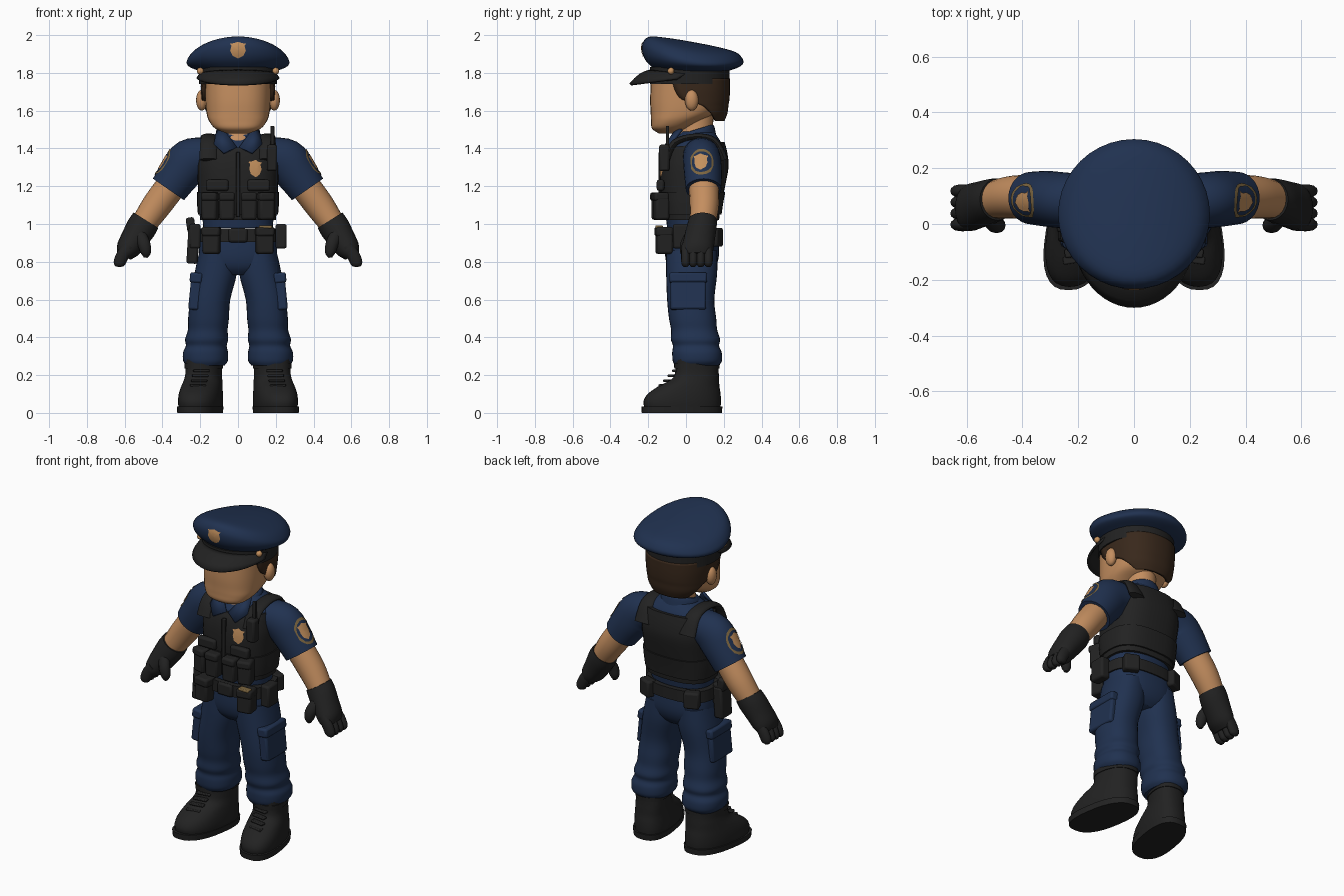
import bpy, bmesh, math
from mathutils import Vector, Matrix

if bpy.data.objects.get("Cube"):
    bpy.data.objects.remove(bpy.data.objects["Cube"])
made = []


def material(name, rgb):
    m = bpy.data.materials.new(name)
    m.use_nodes = True
    m.diffuse_color = (*rgb, 1)
    m.node_tree.nodes["Principled BSDF"].inputs["Base Color"].default_value = (*rgb, 1)
    return m


NAVY = material("navy_cloth", (0.0145, 0.031, 0.08))
BLACK = material("black_gear", (0.016, 0.016, 0.016))
SKIN = material("skin", (0.55, 0.27, 0.115))
HAIR = material("brown_hair", (0.04, 0.021, 0.011))
GOLD = material("copper_gold", (0.55, 0.28, 0.11))
TRIM = material("dull_gold", (0.2, 0.13, 0.05))


def finish(name, bm, mat, mirror=False, recalc=True, thick=0, bevel=0, wrap=None):
    if recalc:
        bmesh.ops.recalc_face_normals(bm, faces=bm.faces[:])
    mesh = bpy.data.meshes.new(name)
    bm.to_mesh(mesh)
    bm.free()
    ob = bpy.data.objects.new(name, mesh)
    bpy.context.collection.objects.link(ob)
    mesh.materials.append(mat)
    if thick:
        mod = ob.modifiers.new("thickness", 'SOLIDIFY')
        mod.thickness, mod.offset = thick, 0
    if bevel:
        mod = ob.modifiers.new("bevel", 'BEVEL')
        mod.width, mod.segments = bevel, 2
    if wrap:
        mod = ob.modifiers.new("wrap", 'SHRINKWRAP')
        mod.target, mod.offset, mod.wrap_mode = wrap, 0.004, 'ABOVE_SURFACE'
    if mirror:
        ob.modifiers.new("mirror", 'MIRROR')
    made.append(ob)
    return ob


def bridge(rings, closed=True, caps=True):
    bm = bmesh.new()
    rows = [[bm.verts.new(p) for p in r] for r in rings]
    n = len(rows[0])
    for a, b in zip(rows, rows[1:]):
        for i in range(n if closed else n - 1):
            j = (i + 1) % n
            bm.faces.new((a[i], a[j], b[j], b[i]))
    if caps:
        bm.faces.new(rows[0])
        bm.faces.new(rows[-1])
    return bm


def interpolate(keys, steps=4):
    """Smooth curve through the key tuples."""
    out = []
    for i in range(len(keys) - 1):
        quad = [keys[max(0, i - 1)], keys[i], keys[i + 1], keys[min(len(keys) - 1, i + 2)]]
        for s in range(steps):
            t = s / steps
            out.append([b + t * ((c - a) / 2 + t * (a - 2.5 * b + 2 * c - d / 2
                        + t * (1.5 * (b - c) + (d - a) / 2))) for a, b, c, d in zip(*quad)])
    return out + [list(keys[-1])]


def power(v, p):
    return math.copysign(abs(v) ** (2 / p), v)


def loft(name, keys, mat, p=2.3, skew=0, n=32, **kw):
    """Stacked rounded rings: z, centre x, centre y, radius x, radius y, tilt."""
    rings = []
    for z, cx, cy, rx, ry, tilt in interpolate([(*k, 0)[:6] for k in keys]):
        ring = []
        for i in range(n):
            a = math.tau * i / n
            x, y = cx + rx * power(math.cos(a), p), cy + ry * power(math.sin(a), p)
            ring.append((x - skew * y, y, z + tilt * y - 4 * max(0, -tilt) * x * x))
        rings.append(ring)
    return finish(name, bridge(rings), mat, **kw)


def tube(name, keys, mat, side=(0, 1, 0), n=20, mirror=True):
    """Tube along a path: x, y, z, radius across, radius along the side axis."""
    pts, side, rings = interpolate(keys), Vector(side), []
    for i, (x, y, z, r, rs) in enumerate(pts):
        t = Vector(pts[min(i + 1, len(pts) - 1)][:3]) - Vector(pts[max(i - 1, 0)][:3])
        across = t.cross(side).normalized()
        rings.append([Vector((x, y, z)) + across * r * math.cos(a) + side * rs * math.sin(a)
                      for a in (math.tau * k / n for k in range(n))])
    return finish(name, bridge(rings), mat, mirror=mirror)


def box(name, at, size, mat=BLACK, mirror=True, bevel=0.012, turn=0, lean=0):
    bm = bmesh.new()
    rot = Matrix.Rotation(turn, 4, 'Z') @ Matrix.Rotation(lean, 4, 'Y')
    bmesh.ops.create_cube(bm, size=1, matrix=Matrix.Translation(at) @ rot @ Matrix.Diagonal((*size, 1)))
    return finish(name, bm, mat, mirror=mirror, bevel=bevel)


def ball(name, at, size, mat):
    bm = bmesh.new()
    bmesh.ops.create_uvsphere(bm, u_segments=16, v_segments=10, radius=1,
                              matrix=Matrix.Translation(at) @ Matrix.Diagonal((*size, 1)))
    return finish(name, bm, mat, mirror=True)


HALF = [(0, -1), (.6, -.65), (.85, -.1), (.72, .45), (.95, .75), (.5, .8), (0, 1)]
SHIELD = HALF + [(-u, v) for u, v in HALF[-2:0:-1]]
CIRCLE = [(math.cos(math.tau * i / 32), math.sin(math.tau * i / 32)) for i in range(32)]


def patch(name, outline, scales, at, size, normal, up, mat, target, mirror=False):
    normal, up = Vector(normal), Vector(up)
    right = up.cross(normal)
    rings = [[Vector(at) + right * u * s * size[0] + up * v * s * size[1] for u, v in outline]
             for s in scales]
    return finish(name, bridge(rings, caps=False), mat, mirror, recalc=False, wrap=target)


# Head, neck, ears and hair
loft("head", [(1.48, 0, -.1, .06, .045), (1.505, 0, -.09, .12, .09), (1.545, 0, -.055, .153, .13),
              (1.59, 0, -.015, .167, .172), (1.66, 0, .003, .174, .193), (1.78, 0, .01, .178, .195)], SKIN, p=2.5)
loft("neck", [(1.38, 0, .03, .1, .1), (1.45, 0, .035, .095, .1), (1.5, 0, .055, .085, .088),
              (1.6, 0, .055, .085, .09)], SKIN, p=2)
ball("ear", (.192, .03, 1.655), (.03, .036, .055), SKIN)
hair = []
for z, cy, rx, ry, a0 in interpolate([(1.55, .05, .14, .145, .7), (1.59, .03, .17, .18, .5),
                                      (1.63, .02, .18, .195, .25), (1.66, .02, .183, .2, -.15),
                                      (1.71, .02, .187, .203, -.32), (1.77, .02, .187, .203, -.4)]):
    arc = [a0 + (math.pi - 2 * a0) * i / 24 for i in range(25)]
    hair.append([(rx * power(math.cos(a), 2.4), cy + ry * power(math.sin(a), 2.4), z) for a in arc])
finish("hair", bridge(hair, closed=False, caps=False), HAIR, thick=.02)

# Peaked cap
crown = loft("cap_crown", [(1.82, 0, .02, .205, .2, -.05), (1.85, 0, .03, .248, .245, -.08),
                           (1.885, 0, .035, .27, .267, -.12), (1.925, 0, .035, .266, .263, -.16),
                           (1.958, 0, .035, .225, .225, -.18), (1.968, 0, .035, .12, .12, -.18),
                           (1.97, 0, .035, .02, .02, -.18)], NAVY, p=2, n=40)
loft("cap_band", [(1.74, 0, .02, .207, .21), (1.83, 0, .02, .207, .21)], BLACK, p=2.1)
visor = []
for v in (0, .25, .5, .75, 1):
    row = []
    for i in range(25):
        a = math.radians(-86 + 172 * i / 24)
        c, s = math.cos(a), math.sin(a)
        inner = Vector((.2 * s, .01 - .2 * c, 1.79 + .02 * c))
        outer = Vector((.215 * s, -.03 - .265 * c, 1.77 - .032 * c))
        row.append(inner.lerp(outer, v) + Vector((0, 0, .06 * v * (1 - v) * c)))
    visor.append(row)
finish("cap_visor", bridge(visor, closed=False, caps=False), BLACK, thick=.014)
ball("cap_button", (.2, -.08, 1.81), (.018, .018, .018), GOLD)
patch("cap_badge", SHIELD, (1, .66, .33, .01), (0, -.25, 1.92), (.05, .055), (0, -1, 0), (0, 0, 1), GOLD, crown)

# Shirt, collar and sleeves
loft("shirt", [(.98, 0, .03, .185, .13), (1.2, 0, .035, .195, .155), (1.38, 0, .05, .2, .145),
               (1.43, 0, .055, .185, .13), (1.465, 0, .06, .14, .105), (1.49, 0, .06, .1, .085)], NAVY)
loft("collar", [(1.43, 0, .045, .125, .115, .25), (1.47, 0, .045, .112, .105, .3),
                (1.485, 0, .045, .1, .095, .3)], NAVY, p=2)
bm = bmesh.new()
bm.faces.new([bm.verts.new(p) for p in ((.008, -.1, 1.405), (.075, -.135, 1.375), (.125, -.085, 1.42),
                                        (.11, -.02, 1.5), (.075, -.05, 1.5))])
bmesh.ops.triangulate(bm, faces=bm.faces[:])
finish("collar_flap", bm, NAVY, mirror=True, thick=.014)
sleeve = tube("sleeve", [(.15, .08, 1.37, .09, .095), (.25, .085, 1.335, .118, .1),
                         (.31, .09, 1.265, .11, .1), (.368, .093, 1.183, .1, .094)], NAVY, n=28)
AXIS, ALONG = (.8, 0, .6), (-.6, 0, .8)
patch("sleeve_shield", SHIELD, (1, .66, .33, .01), (.41, .075, 1.335), (.05, .05), AXIS, ALONG, GOLD, sleeve, True)
patch("sleeve_ring", CIRCLE, (1, .9, .8), (.41, .08, 1.335), (.085, .08), AXIS, ALONG, TRIM, sleeve, True)

# Forearms and gloves
tube("forearm", [(.34, .093, 1.22, .08, .08), (.43, .097, 1.1, .078, .077),
                 (.5, .088, 1.0, .067, .068), (.53, .08, .96, .06, .06)], SKIN)
tube("glove", [(.487, .088, 1.02, .077, .075), (.512, .082, .98, .08, .08), (.55, .07, .92, .072, .083),
               (.585, .06, .865, .062, .085), (.605, .055, .83, .04, .075)], BLACK)
for k in range(4):
    y = -.002 + .04 * k
    tube("finger", [(.575, y, .885, .03, .022), (.61, y, .835, .034, .024), (.63, y, .79, .03, .022),
                    (.634, y, .773, .012, .01)], BLACK, n=12)
tube("thumb", [(.525, .03, .95, .035, .035), (.5, .0, .9, .034, .03), (.488, -.005, .85, .028, .026),
               (.49, -.005, .822, .01, .01)], BLACK, n=12)

# Vest with straps, pouches and radio
vest = loft("vest", [(1.02, 0, .03, .2, .145), (1.1, 0, .03, .208, .155), (1.2, 0, .035, .212, .172),
                     (1.3, 0, .045, .215, .18), (1.37, 0, .05, .205, .17), (1.415, 0, .052, .195, .152, .1)],
            BLACK, p=2.7)
loft("vest_waistband", [(1.05, 0, .03, .212, .158), (1.11, 0, .031, .217, .166),
                        (1.17, 0, .033, .218, .175)], BLACK, p=2.7)
tube("shoulder_strap", [(.155, -.105, 1.34, .02, .05), (.155, -.06, 1.43, .018, .045),
                        (.155, .05, 1.463, .016, .042), (.155, .15, 1.44, .018, .045),
                        (.15, .205, 1.34, .02, .055)], BLACK, side=(1, 0, 0), n=16)
box("zip_strip", (0, -.135, 1.21), (.022, .02, .34), mirror=False, bevel=.004)
for x, turn in ((.058, 0), (.147, .25)):
    box("vest_pouch", (x, -.145 + .15 * (x - .058), 1.09), (.08, .075, .135), turn=turn)
    box("vest_pouch_flap", (x, -.15 + .15 * (x - .058), 1.145), (.085, .08, .045), turn=turn)
box("chest_pouch", (.11, -.135, 1.205), (.12, .04, .06))
box("radio", (.18, -.115, 1.35), (.055, .055, .14), mirror=False)
box("radio_antenna", (.182, -.098, 1.46), (.02, .018, .12), mirror=False, bevel=.004)
patch("chest_badge", SHIELD, (1, .66, .33, .01), (.1, -.16, 1.297), (.046, .05), (0, -1, 0), (0, 0, 1), GOLD, vest)

# Belt and equipment
loft("belt", [(.905, 0, .03, .212, .15), (.975, 0, .03, .21, .15)], BLACK, p=2.5)
box("buckle", (0, -.122, .94), (.1, .025, .075), mirror=False)
for name, at, size, turn in (("front_pouch", (.14, -.115, .912), (.09, .085, .14), .15),
                             ("front_pouch_flap", (.14, -.118, .96), (.096, .09, .05), .15),
                             ("side_pouch", (.228, -.02, .935), (.06, .1, .13), 0),
                             ("back_pouch", (.15, .155, .93), (.09, .06, .1), -.4)):
    box(name, at, size, turn=turn)
box("cuffs", (.145, -.142, .985), (.07, .04, .016), TRIM, mirror=False, bevel=.005)
box("holster", (-.238, -.015, .885), (.06, .1, .19), mirror=False, lean=.06)
box("pistol_grip", (-.25, .0, .995), (.045, .06, .08), mirror=False, lean=-.15)

# Trousers with cargo pockets
loft("hips", [(.73, 0, .03, .1, .09), (.77, 0, .03, .18, .125), (.84, 0, .032, .205, .143),
              (.96, 0, .03, .198, .138)], NAVY, p=2.5)
loft("trouser_leg", [(.25, .172, .058, .1, .115), (.275, .172, .06, .118, .13), (.32, .172, .058, .119, .131),
                     (.355, .168, .053, .108, .122), (.39, .166, .05, .114, .13), (.44, .16, .043, .105, .122),
                     (.5, .156, .035, .108, .125), (.6, .147, .025, .106, .125),
                     (.74, .118, .03, .112, .135), (.86, .105, .03, .098, .135)], NAVY, mirror=True)
box("cargo_pocket", (.226, .012, .64), (.058, .19, .19), NAVY, lean=-.1)
box("cargo_flap", (.222, .012, .715), (.066, .2, .055), NAVY, lean=-.1)

# Boots
loft("boot", [(.02, .195, -.018, .108, .2), (.06, .195, -.02, .112, .205), (.1, .195, -.01, .11, .193),
              (.14, .194, .015, .104, .162), (.18, .192, .05, .097, .125), (.22, .19, .058, .094, .115),
              (.285, .192, .058, .095, .115)], BLACK, p=2.4, skew=.16, mirror=True)
loft("boot_sole", [(0, .197, -.022, .112, .212), (.035, .197, -.022, .115, .215)], BLACK, p=2.5, skew=.16, mirror=True)
loft("boot_cuff", [(.235, .19, .058, .099, .12), (.262, .19, .058, .1, .121)], BLACK, skew=.16, mirror=True)
for k in range(4):
    box("boot_lace", (.212 - .006 * k, -.125 + .024 * k, .145 + .026 * k), (.085, .03, .014), bevel=.005, turn=-.15)

# Smooth shading with crisp edges
bpy.ops.object.select_all(action='DESELECT')
for ob in made:
    ob.select_set(True)
bpy.context.view_layer.objects.active = made[0]
bpy.ops.object.shade_smooth_by_angle(angle=math.radians(42))
